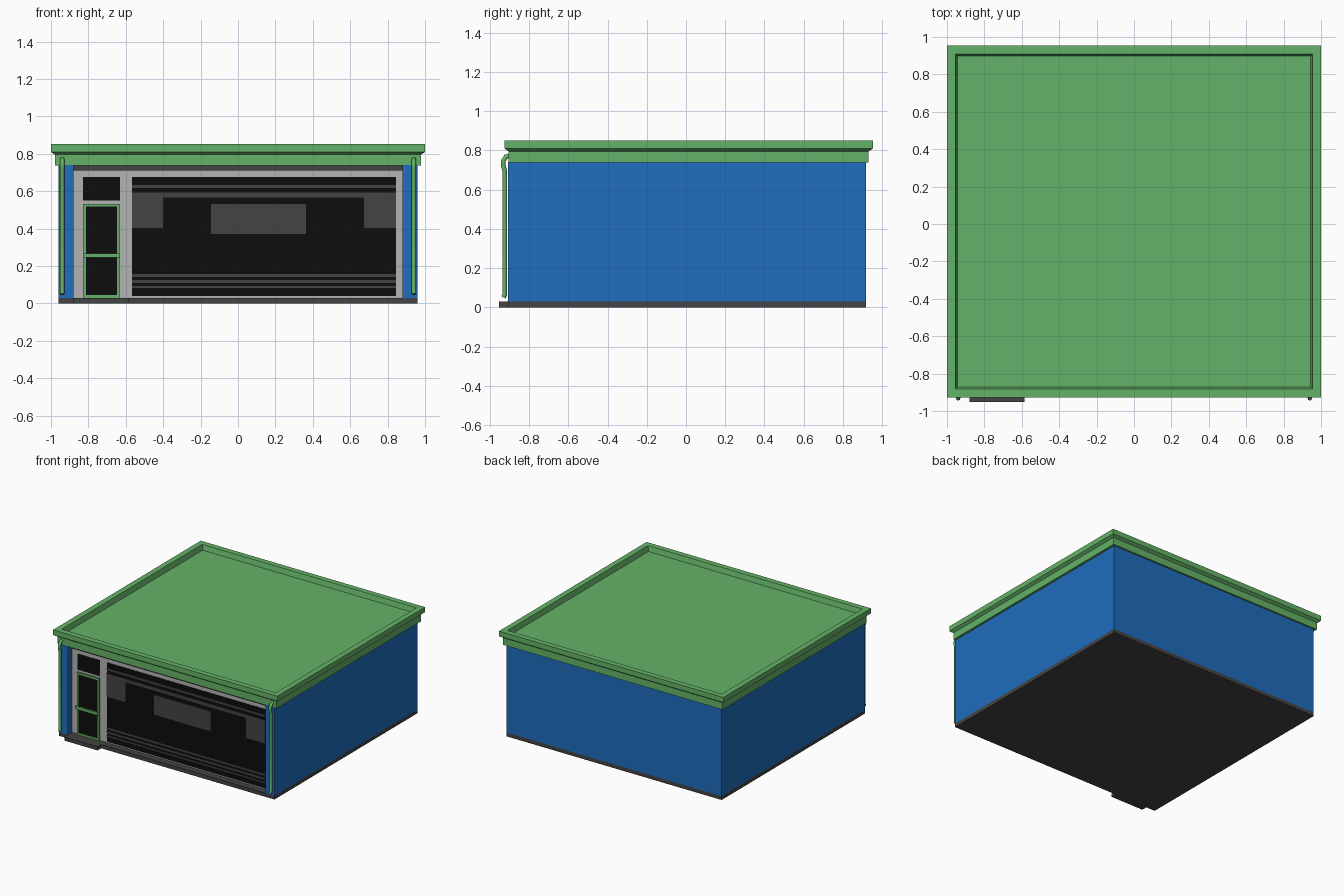
import bpy, bmesh
from mathutils import Vector

cube = bpy.data.objects.get("Cube")
if cube:
    bpy.data.objects.remove(cube, do_unlink=True)


def material(name, rgb):
    m = bpy.data.materials.new(name)
    m.use_nodes = True
    col = (*rgb, 1)
    m.diffuse_color = col
    bsdf = m.node_tree.nodes["Principled BSDF"]
    bsdf.inputs["Base Color"].default_value = col
    bsdf.inputs["Roughness"].default_value = 0.8
    return m


GREEN = material("trim green", (0.13, 0.45, 0.14))
BLUE = material("wall blue", (0.014, 0.153, 0.51))
LIGHT = material("frame light grey", (0.456, 0.456, 0.456))
DARK = material("dark grey", (0.056, 0.056, 0.056))
BLACK = material("glass black", (0.004, 0.004, 0.004))


def finish(name, bm, mat):
    bmesh.ops.recalc_face_normals(bm, faces=bm.faces[:])
    me = bpy.data.meshes.new(name)
    bm.to_mesh(me)
    bm.free()
    ob = bpy.data.objects.new(name, me)
    me.materials.append(mat)
    bpy.context.collection.objects.link(ob)
    return ob


def box(name, x, y, z, mat):
    """Box from three (low, high) ranges."""
    bm = bmesh.new()
    bmesh.ops.create_cube(bm, size=1)
    for v in bm.verts:
        v.co = Vector([(r[0] + r[1]) / 2 + c * (r[1] - r[0]) for r, c in zip((x, y, z), v.co)])
    return finish(name, bm, mat)


HALF = 0.96           # half width of the building
OPEN = 0.88           # half width of the shopfront opening
FRONT, BACK = -0.907, 0.917
SHOP = -0.855         # face of the recessed shopfront

# Base slab and door step
box("base_slab", (-HALF, HALF), (FRONT, BACK), (0, 0.03), DARK)
box("door_step", (-0.88, -0.585), (-0.953, FRONT), (0, 0.03), DARK)

# Walls: U-shaped plan with a recessed front
plan = [(-HALF, FRONT), (-OPEN, FRONT), (-OPEN, SHOP + 0.005), (OPEN, SHOP + 0.005),
        (OPEN, FRONT), (HALF, FRONT), (HALF, BACK), (-HALF, BACK)]
bm = bmesh.new()
floor = bm.faces.new([bm.verts.new((x, y, 0.03)) for x, y in plan])
ext = bmesh.ops.extrude_face_region(bm, geom=[floor], use_keep_orig=True)
for v in ext["geom"]:
    if isinstance(v, bmesh.types.BMVert):
        v.co.z = 0.74
finish("walls", bm, BLUE)

# Roof: stacked rectangular rings given as (inset, height)
rings = [(0.022, 0.738), (0.022, 0.795), (0, 0.81), (0, 0.851),
         (0.045, 0.851), (0.055, 0.81)]
bm = bmesh.new()
loops = []
for inset, z in rings:
    hx, hy = 1 - inset, 0.94 - inset
    loops.append([bm.verts.new((sx * hx, 0.0135 + sy * hy, z))
                  for sx, sy in ((-1, -1), (1, -1), (1, 1), (-1, 1))])
for a, b in zip(loops, loops[1:]):
    for i in range(4):
        j = (i + 1) % 4
        bm.faces.new((a[i], a[j], b[j], b[i]))
bm.faces.new(loops[0][::-1])
bm.faces.new(loops[-1])
finish("roof", bm, GREEN)

# Shopfront panel and lintel
box("shopfront", (-OPEN, OPEN), (SHOP, SHOP + 0.01), (0.03, 0.72), LIGHT)
box("lintel", (-OPEN, OPEN), (SHOP - 0.01, SHOP + 0.01), (0.711, 0.739), DARK)


def plate(name, x, z, mat, layer=1):
    """Thin plate lying on the shopfront; higher layers sit further out."""
    return box(name, x, (SHOP - 0.004 * layer, SHOP), z, mat)


# Display window with its grey panels and stripes
WIN = (-0.567, 0.845)
plate("window_glass", WIN, (0.04, 0.676), BLACK)
for i, z in enumerate([(0.617, 0.634), (0.565, 0.592), (0.142, 0.158),
                       (0.11, 0.126), (0.083, 0.094)]):
    plate(f"window_stripe_{i + 1}", WIN, z, DARK, 2)
plate("window_panel_right", (WIN[0], -0.4), (0.404, 0.57), DARK, 2)
plate("window_panel_left", (0.674, WIN[1]), (0.404, 0.57), DARK, 2)
plate("window_panel_centre", (-0.145, 0.364), (0.372, 0.532), DARK, 2)

# Door with transom, frame and push bar
DX, DZ, T = (-0.829, -0.631), (0.03, 0.532), 0.015
plate("transom_glass", DX, (0.55, 0.676), BLACK)
plate("door_glass", DX, DZ, BLACK)
out = (SHOP - 0.012, SHOP)
box("door_stile_right", (DX[0], DX[0] + T), out, DZ, GREEN)
box("door_stile_left", (DX[1] - T, DX[1]), out, DZ, GREEN)
box("door_top_rail", DX, out, (DZ[1] - T, DZ[1]), GREEN)
box("door_bottom_rail", DX, out, (DZ[0], DZ[0] + T), GREEN)
box("door_push_bar", DX, (SHOP - 0.035, SHOP - 0.02), (0.245, 0.268), GREEN)
for x in DX:
    e = x if x == DX[0] else x - T
    box("push_bar_bracket", (e, e + T), (SHOP - 0.03, SHOP), (0.248, 0.265), GREEN)

# Downpipes on the front corners
path = [(-0.895, 0.772), (-0.918, 0.768), (-0.932, 0.745), (-0.932, 0.725),
        (-0.924, 0.695), (-0.924, 0.065), (-0.93, 0.05)]
for side, sx in (("left", 1), ("right", -1)):
    cu = bpy.data.curves.new(f"downpipe_{side}", "CURVE")
    cu.dimensions = "3D"
    cu.bevel_depth = 0.012
    cu.bevel_resolution = 2
    cu.use_fill_caps = True
    sp = cu.splines.new("POLY")
    sp.points.add(len(path) - 1)
    for p, (y, z) in zip(sp.points, path):
        p.co = (sx * 0.94, y, z, 1)
    cu.materials.append(GREEN)
    bpy.context.collection.objects.link(bpy.data.objects.new(f"downpipe_{side}", cu))
